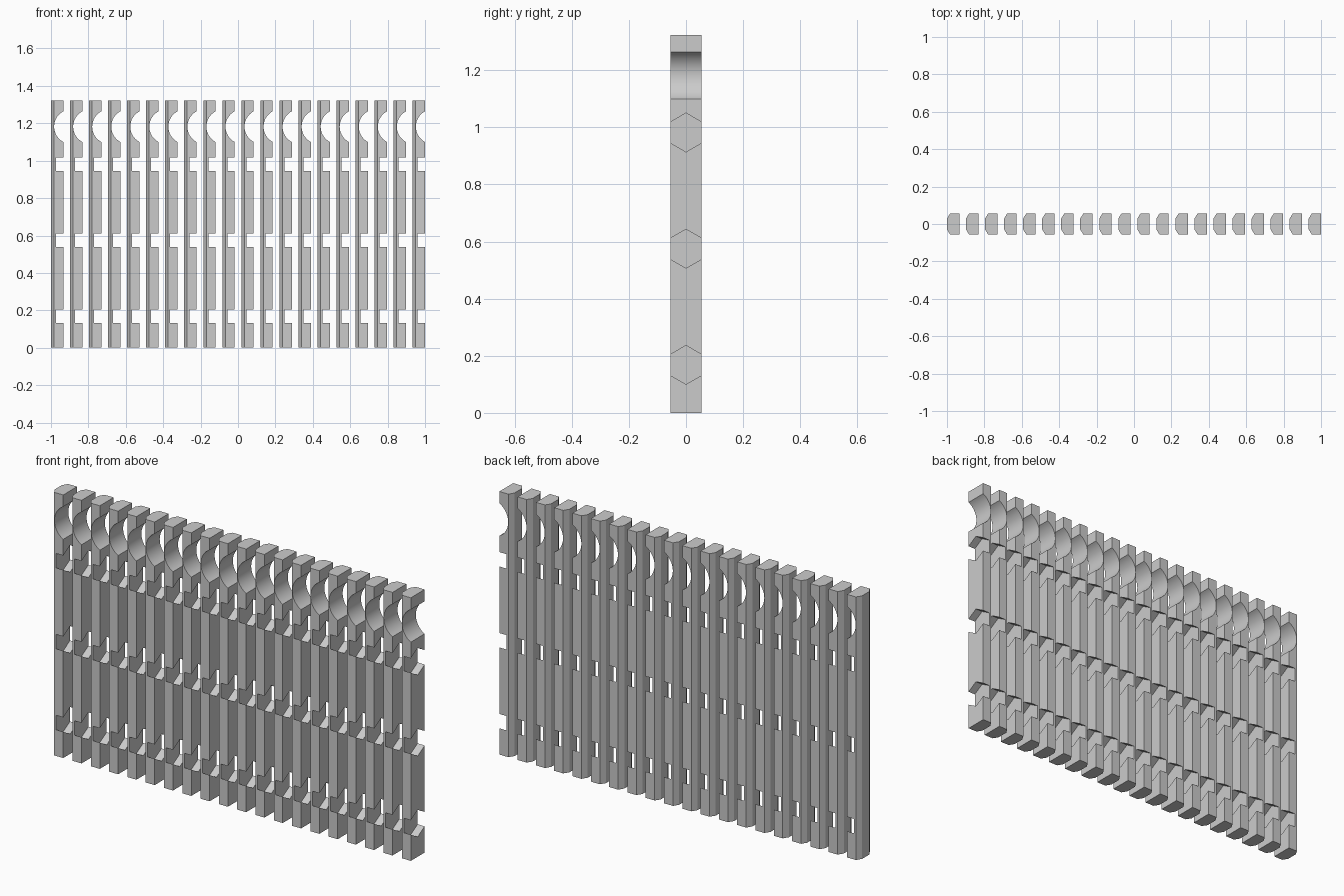
import bpy, bmesh, math
from mathutils import Vector

if "Cube" in bpy.data.objects:
    bpy.data.objects.remove(bpy.data.objects["Cube"])

COUNT, WIDTH, HALF_DEPTH, HEIGHT = 20, 0.066, 0.055, 1.323
PITCH = (2 - WIDTH) / (COUNT - 1)

grey = bpy.data.materials.new("plain grey")
grey.use_nodes = True
colour = (0.6, 0.6, 0.6, 1)
grey.diffuse_color = colour
grey.node_tree.nodes["Principled BSDF"].inputs["Base Color"].default_value = colour


def add_prism(bm, points, sweep):
    """Extrude a closed outline of 3D points along a vector."""
    face = bm.faces.new([bm.verts.new(p) for p in points])
    new = bmesh.ops.extrude_face_region(bm, geom=[face])["geom"]
    bmesh.ops.translate(bm, vec=Vector(sweep), verts=[v for v in new if isinstance(v, bmesh.types.BMVert)])


def finish(bm, name):
    bmesh.ops.recalc_face_normals(bm, faces=bm.faces)
    mesh = bpy.data.meshes.new(name)
    bm.to_mesh(mesh)
    bm.free()
    mesh.materials.append(grey)
    obj = bpy.data.objects.new(name, mesh)
    bpy.context.collection.objects.link(obj)
    return obj


# One upright slat, chamfered along both edges of its left side
bm = bmesh.new()
inset_x, inset_y = 0.016, 0.026
outline = [(0, inset_y - HALF_DEPTH), (inset_x, -HALF_DEPTH), (WIDTH, -HALF_DEPTH),
           (WIDTH, HALF_DEPTH), (inset_x, HALF_DEPTH), (0, HALF_DEPTH - inset_y)]
add_prism(bm, [(x, y, 0) for x, y in outline], (0, 0, HEIGHT))
slat = finish(bm, "slat_blank")

# Cutter: three notches with peaked roof and valley floor, and one round handrail hole
bm = bmesh.new()
reach = HALF_DEPTH + 0.01
slope = math.tan(math.radians(30))
for middle in (0.168, 0.575, 0.982):
    peak = 0.068
    edge = peak - reach * slope
    section = [(-reach, -edge), (0, -peak), (reach, -edge), (reach, edge), (0, peak), (-reach, edge)]
    add_prism(bm, [(0.027, y, middle + z) for y, z in section], (0.1, 0, 0))
radius, steps = 0.093, 64
angles = [2 * math.pi * i / steps for i in range(steps)]
add_prism(bm, [(0.017 + radius + radius * math.cos(a), -reach, 1.182 + radius * math.sin(a))
               for a in angles], (0, 2 * reach, 0))
cutter = finish(bm, "notch_cutter")

# Cut the slat once and keep the resulting mesh
cut = slat.modifiers.new("notches", "BOOLEAN")
cut.operation, cut.solver, cut.object = "DIFFERENCE", "EXACT", cutter
graph = bpy.context.evaluated_depsgraph_get()
slat_mesh = bpy.data.meshes.new_from_object(slat.evaluated_get(graph))
slat_mesh.name = "notched_slat"
for helper in (slat, cutter):
    bpy.data.objects.remove(helper)

# Smooth only the round hole
slat_mesh.shade_smooth()
slat_mesh.set_sharp_from_angle(angle=math.radians(20))

# Row of identical slats
for i in range(COUNT):
    bar = bpy.data.objects.new(f"slat_{i + 1}", slat_mesh)
    bar.location.x = -1 + i * PITCH
    bpy.context.collection.objects.link(bar)
